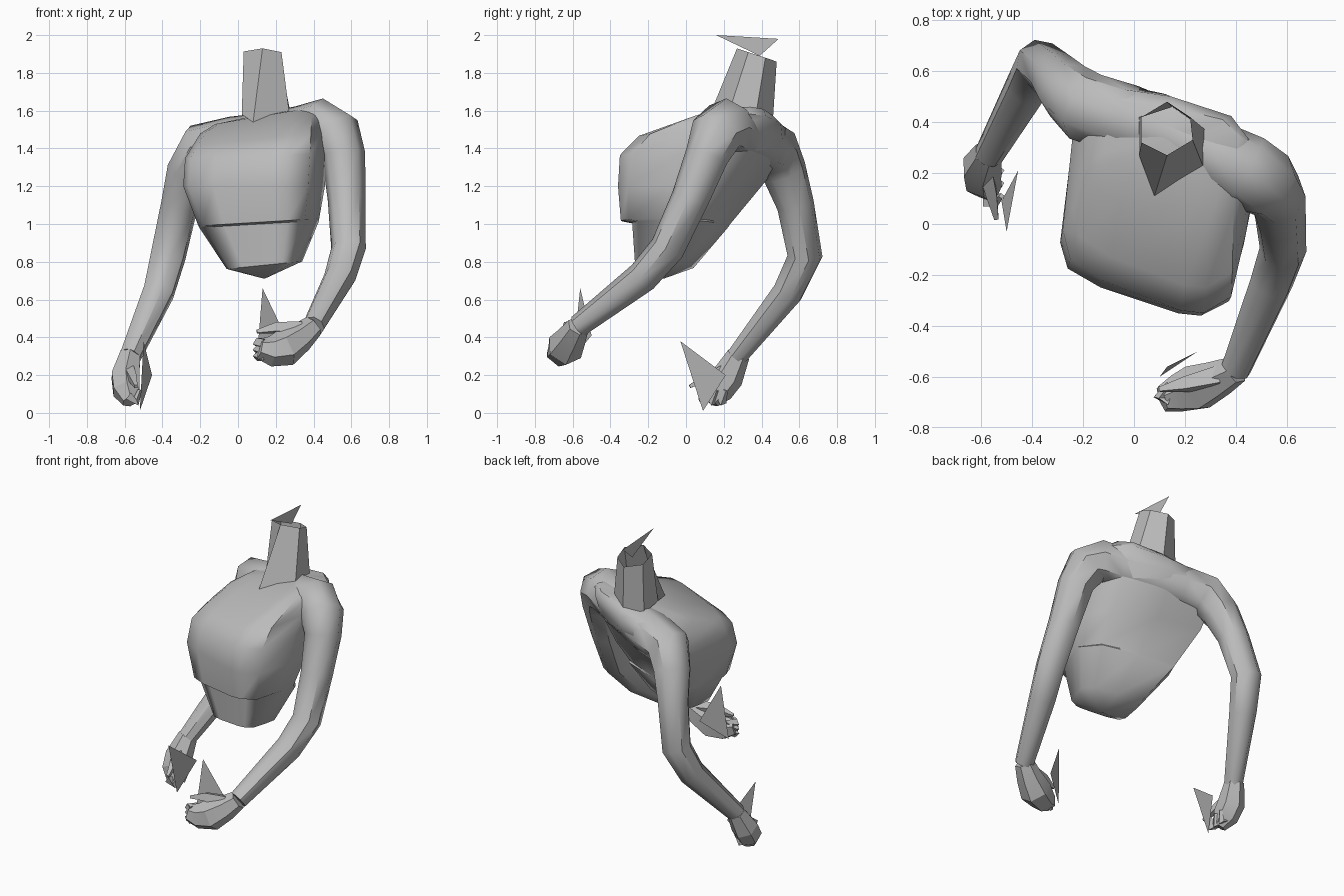
import bpy, bmesh, math
from mathutils import Vector

cube = bpy.data.objects.get("Cube")
if cube:
    bpy.data.objects.remove(cube, do_unlink=True)

grey = bpy.data.materials.new("plain grey")
grey.use_nodes = True
colour = (0.5, 0.5, 0.5, 1)
grey.diffuse_color = colour
grey.node_tree.nodes["Principled BSDF"].inputs["Base Color"].default_value = colour


def finish(bm, name, smooth_angle=None):
    """Turn a bmesh into a named, coloured object."""
    mesh = bpy.data.meshes.new(name)
    bm.to_mesh(mesh)
    bm.free()
    mesh.materials.append(grey)
    obj = bpy.data.objects.new(name, mesh)
    bpy.context.scene.collection.objects.link(obj)
    if smooth_angle:
        bpy.ops.object.select_all(action='DESELECT')
        obj.select_set(True)
        bpy.context.view_layer.objects.active = obj
        bpy.ops.object.shade_smooth_by_angle(angle=math.radians(smooth_angle))


def loft(name, rings, start=None, end=None, smooth_angle=35):
    """Skin a list of equal rings; optional points close each end."""
    bm = bmesh.new()
    loops = [[bm.verts.new(p) for p in ring] for ring in rings]
    count = len(loops[0])
    for low, high in zip(loops, loops[1:]):
        for i in range(count):
            j = (i + 1) % count
            bm.faces.new((low[i], low[j], high[j], high[i]))
    for loop, tip in ((loops[0], start), (loops[-1], end)):
        if tip is not None:
            point = bm.verts.new(tip)
            for i in range(count):
                bm.faces.new((loop[i], loop[(i + 1) % count], point))
    bmesh.ops.recalc_face_normals(bm, faces=bm.faces)
    finish(bm, name, smooth_angle)


def limb(name, path, sides=6, smooth_angle=20):
    """Tapered tube along (x, y, z, radius) stations, closed at both ends."""
    points = [Vector(p[:3]) for p in path]
    across = Vector((1, 0, 0))
    rings = []
    for i, point in enumerate(points):
        before = points[max(i - 1, 0)]
        after = points[min(i + 1, len(points) - 1)]
        along = (after - before).normalized()
        across = (across - along * across.dot(along)).normalized()
        up = along.cross(across)
        ring = []
        for k in range(sides):
            turn = math.tau * (k + 0.5) / sides
            ring.append(point + path[i][3] * (across * math.cos(turn) + up * math.sin(turn)))
        rings.append(ring)
    loft(name, rings, points[0], points[-1], smooth_angle)


def shard(name, corners):
    """Loose flat triangle."""
    bm = bmesh.new()
    bm.faces.new([bm.verts.new(c) for c in corners])
    finish(bm, name)


# Torso: one twisted chest outline fitted to a box at each level
outline = [(-.29, -.05), (-.26, -.16), (-.13, -.24), (.18, -.35), (.27, -.36), (.38, -.3),
           (.44, -.06), (.47, .1), (.37, .28), (.1, .4), (-.2, .46), (-.25, .3)]
xs, ys = zip(*outline)


def torso_ring(z, x0, x1, y0, y1, tilt):
    ring = []
    for px, py in outline:
        x = x0 + (x1 - x0) * (px - min(xs)) / (max(xs) - min(xs))
        y = y0 + (y1 - y0) * (py - min(ys)) / (max(ys) - min(ys))
        ring.append((x, y, z + tilt * (x - 0.12)))
    return ring


# height, left and right limits, front and back limits, sideways tilt
torso_levels = [
    (.78, -.06, .34, -.27, .04, .1),
    (1.0, -.205, .43, -.285, .225, .06),
    (1.01, -.21, .43, -.345, .23, .06),
    (1.2, -.29, .46, -.36, .4, 0),
    (1.36, -.28, .47, -.35, .52, .03),
    (1.45, -.24, .47, -.25, .57, .1),
    (1.53, -.2, .47, .01, .54, .16),
    (1.57, -.12, .42, .16, .48, .17),
]
loft("torso", [torso_ring(*level) for level in torso_levels],
     (.14, -.12, .71), (.12, .33, 1.58), 50)

# Neck: open hexagonal tube whose front flares into a collar point
neck_top = [(.03, .32), (.13, .27), (.23, .33), (.22, .42), (.13, .48), (.03, .42)]
neck_base = [(.02, .27, 1.58), (.08, .11, 1.54), (.27, .23, 1.6),
             (.28, .37, 1.58), (.15, .46, 1.55), (.02, .42, 1.55)]
rim = [(x, y, 1.93 - (y - .27) / 3) for x, y in neck_top]
loft("neck", [neck_base, rim], smooth_angle=20)

# Arms and shoulders: one continuous tube from wrist to wrist behind the chest
right_arm = [
    (-.57, .27, .3, .058), (-.42, .54, .64, .085), (-.37, .63, .83, .095),
    (-.31, .58, 1.1, .1), (-.26, .52, 1.28, .12), (-.19, .46, 1.4, .14)]
shoulders = [(-.03, .41, 1.43, .14), (.14, .35, 1.46, .13), (.32, .27, 1.49, .135)]
left_arm = [
    (.44, .21, 1.52, .145), (.515, .16, 1.48, .14), (.56, .11, 1.36, .115),
    (.575, .02, 1.13, .1), (.585, -.1, .87, .092), (.54, -.23, .72, .085),
    (.4, -.57, .46, .06)]
limb("arms_and_shoulders", right_arm + shoulders + left_arm, 8, 45)

# Hands: palm block, thumb and curled fingers
limb("left_hand", [
    (.4, -.57, .46, .06), (.33, -.605, .4, .08), (.25, -.64, .345, .1),
    (.17, -.665, .325, .08), (.11, -.685, .34, .055)])
limb("right_hand", [
    (-.57, .28, .31, .06), (-.595, .22, .19, .085),
    (-.59, .17, .12, .08), (-.57, .13, .06, .045)])
limb("left_thumb", [(.33, -.6, .44, .05), (.2, -.63, .45, .035), (.1, -.65, .43, .012)], 4)
limb("right_thumb", [(-.59, .24, .25, .04), (-.56, .12, .19, .03), (-.54, .02, .14, .012)], 4)
for i in range(3):
    limb(f"left_finger_{i + 1}", [
        (.14, -.69, .3 + .035 * i, .03), (.105, -.68, .3 + .035 * i, .028),
        (.14, -.63, .32 + .03 * i, .015)], 4)
    limb(f"right_finger_{i + 1}", [
        (-.58, .09 + .05 * i, .09, .03), (-.54, .09 + .05 * i, .06, .025),
        (-.52, .11 + .05 * i, .12, .012)], 4)

# Loose triangles at the hands and above the neck
shard("left_hand_shard", [(.13, -.56, .66), (.25, -.5, .41), (.1, -.6, .29)])
shard("right_hand_shard", [(-.5, -.03, .38), (-.455, .21, .2), (-.52, .09, .01)])
shard("neck_shard", [(.13, .16, 2), (.13, .49, 1.98), (.13, .39, 1.89)])
